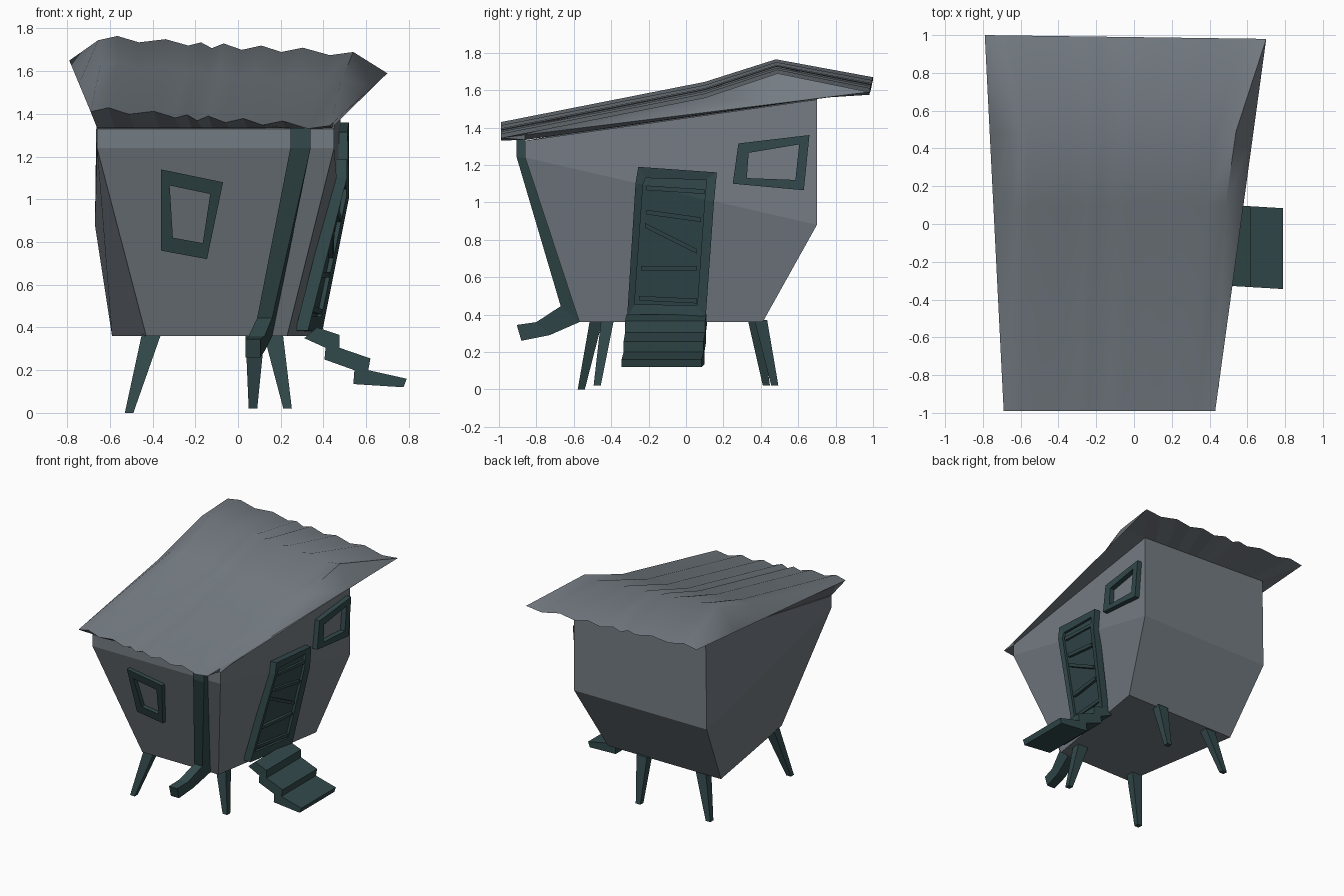
import bpy, bmesh
from math import radians

if "Cube" in bpy.data.objects:
    bpy.data.objects.remove(bpy.data.objects["Cube"])


def material(name, rgb):
    mat = bpy.data.materials.new(name)
    mat.diffuse_color = (*rgb, 1)
    mat.use_nodes = True
    mat.node_tree.nodes["Principled BSDF"].inputs["Base Color"].default_value = mat.diffuse_color
    return mat


teal = material("dark_teal", (0.032, 0.066, 0.070))
slate = material("slate", (0.175, 0.20, 0.225))


def make(name, verts, faces, mat=teal):
    me = bpy.data.meshes.new(name)
    bm = bmesh.new()
    vs = [bm.verts.new(v) for v in verts]
    for f in faces:
        bm.faces.new([vs[i] for i in f])
    bmesh.ops.remove_doubles(bm, verts=bm.verts, dist=1e-4)
    bmesh.ops.recalc_face_normals(bm, faces=bm.faces)
    bm.to_mesh(me)
    bm.free()
    ob = bpy.data.objects.new(name, me)
    bpy.context.collection.objects.link(ob)
    me.materials.append(mat)
    return ob


def loft(name, loops, mat=teal):
    """Closed solid through equal-sized vertex loops."""
    n = len(loops[0])
    faces = [[r * n + i, r * n + (i + 1) % n, (r + 1) * n + (i + 1) % n, (r + 1) * n + i]
             for r in range(len(loops) - 1) for i in range(n)]
    faces += [list(range(n)), list(range((len(loops) - 1) * n, len(loops) * n))]
    return make(name, [v for l in loops for v in l], faces, mat)


def grid(name, rows, mat):
    n = len(rows[0])
    return make(name, [v for r in rows for v in r],
                [[r * n + i, r * n + i + 1, (r + 1) * n + i + 1, (r + 1) * n + i]
                 for r in range(len(rows) - 1) for i in range(n - 1)], mat)


def lerp(a, b, t):
    return a + (b - a) * t


# Wall surfaces: turn a 2D point plus outward offset into a 3D point
def right_wall(p, d):
    y, z = p
    t = (y + 0.86) / 1.56
    low = 0.23 + 0.16 * (y + 0.57) / 0.98
    f = min(1, (z - 0.36) / (lerp(1.24, 0.88, t) - 0.36))
    return (lerp(low, 0.45 + 0.03 * t, f) + d, y, z)


def front_wall(p, d):
    return (p[0], -0.86 + 0.29 * (1.24 - p[1]) / 0.88 - d, p[1])


def plate(name, pts, wall, d):
    return loft(name, [[wall(p, -0.01) for p in pts], [wall(p, d) for p in pts]])


def frame(name, outer, inner, wall, d, bevel=0.0):
    """Ring-shaped surround lying on a wall."""
    n = len(outer)
    loops = [[wall(p, -0.01) for p in outer], [wall(p, d) for p in outer],
             [wall(p, d - bevel) for p in inner], [wall(p, -0.01) for p in inner]]
    faces = [[r * n + i, r * n + (i + 1) % n, (r + 1) % 4 * n + (i + 1) % n, (r + 1) % 4 * n + i]
             for r in range(4) for i in range(n)]
    return make(name, [v for l in loops for v in l], faces)


# Hut body
loft("hut_body", [
    [(-0.43, -0.57, 0.36), (0.23, -0.57, 0.36), (0.39, 0.41, 0.36), (-0.59, 0.41, 0.36)],
    [(-0.66, -0.86, 1.24), (0.45, -0.86, 1.24), (0.48, 0.70, 0.88), (-0.67, 0.70, 0.88)],
    [(-0.66, -0.86, 1.33), (0.45, -0.86, 1.33), (0.48, 0.70, 1.55), (-0.66, 0.70, 1.60)]], slate)

# Corrugated roof: ridge profile repeated on four rows, with drooping side flaps
ridge = [(-.65, 1.745), (-.56, 1.765), (-.46, 1.735), (-.335, 1.75), (-.23, 1.72), (-.17, 1.735),
         (-.12, 1.708), (-.065, 1.73), (.02, 1.70), (.11, 1.72), (.205, 1.69), (.305, 1.71),
         (.43, 1.675), (.54, 1.69)]
wave = [((x + .65) / 1.19, z - lerp(1.745, 1.69, (x + .65) / 1.19)) for x, z in ridge]
eaves = [((-.69, -.99, 1.41), (-.79, 1.0, 1.65)), ((.43, -.99, 1.345), (.70, .98, 1.59))]


def roof_row(xl, xr, yl, yr, zl, zr, amp=1):
    line = [(lerp(xl, xr, t), lerp(yl, yr, t), lerp(zl, zr, t) + w * amp) for t, w in wave]
    left, right = [tuple(lerp(a[i], b[i], (yl + .99) / 1.99) for i in range(3)) for a, b in eaves]
    return [left] + line + [right]


front = roof_row(-.69, .43, -.99, -.99, 1.41, 1.345)
back = roof_row(-.79, .70, 1.0, .98, 1.65, 1.59)
roof = grid("roof", [front, roof_row(-.645, .485, .1, .1, 1.625, 1.56),
                     roof_row(-.655, .54, .48, .49, 1.745, 1.69), back], slate)
bpy.context.view_layer.objects.active = roof
roof.select_set(True)
bpy.ops.object.shade_smooth_by_angle(angle=radians(54))

# Underside: from the wavy edges in to the wall tops
grid("roof_underside", [front, roof_row(-.66, .44, -.86, -.86, 1.334, 1.334, 0),
                        roof_row(-.66, .48, .70, .70, 1.603, 1.553, 0), back], slate)

# Drain pipe on the front, kicked out at the foot
pipe = [((-.905, 1.335), (-.86, 1.335), .245, .34), ((-.905, 1.24), (-.86, 1.24), .245, .34),
        ((-.67, .445), (-.57, .36), .09, .16), ((-.80, .36), (-.73, .29), .05, .125),
        ((-.905, .345), (-.88, .26), .035, .105)]
loft("drain_pipe", [[(a, *o), (b, *o), (b, *i), (a, *i)] for o, i, a, b in pipe])

# Splayed tapering legs
legs = {"front_left": ((-.405, -.48), (-.51, -.56, 0)), "front_right": ((.165, -.42), (.232, -.475, .02)),
        "back_left": ((-.405, .365), (-.505, .43, .02)), "back_right": ((.08, .40), (.07, .475, .02))}
for name, ((tx, ty), (bx, by, bz)) in legs.items():
    loops = []
    for x, y, z, hx, hy in ((tx, ty, .37, .045, .034), (bx, by, bz, .02, .019)):
        loops.append([(x + sx * hx, y + sy * hy, z) for sx, sy in ((-1, -1), (1, -1), (1, 1), (-1, 1))])
    loft(name + "_leg", loops)

# Door, bent along the wall crease: frame, recessed panels and crooked slats
outer = [(-.255, 1.19), (.165, 1.16), (.15, 1.005), (.105, .38), (-.315, .385), (-.27, 1.10)]
inner = [(-.215, 1.13), (.11, 1.12), (.10, 1.015), (.06, .45), (-.275, .455), (-.23, 1.095)]
frame("door_frame", outer, inner, right_wall, 0.05, 0.01)
plate("door_upper_panel", [inner[i] for i in (0, 1, 2, 5)], right_wall, 0.02)
plate("door_lower_panel", inner[2:], right_wall, 0.02)
for k, (y0, z0, y1, z1) in enumerate([(-.21, 1.09, .10, 1.07), (-.21, .96, .08, .92),
                                      (-.22, .89, .06, .75), (-.24, .66, .06, .66),
                                      (-.25, .50, .06, .485)]):
    plate(f"door_slat_{k + 1}", [(y0, z0), (y1, z1), (y1, z1 - .025), (y0, z0 - .025)],
          right_wall, 0.038)

# Crooked window frames
frame("right_window_frame", [(.28, 1.315), (.66, 1.36), (.63, 1.065), (.25, 1.10)],
      [(.335, 1.265), (.605, 1.31), (.585, 1.12), (.325, 1.13)], right_wall, 0.04)
frame("front_window_frame", [(-.36, 1.14), (-.07, 1.08), (-.145, .72), (-.36, .76)],
      [(-.32, 1.065), (-.13, 1.025), (-.165, .795), (-.305, .82)], front_wall, 0.035)

# Door steps: zigzag profile extruded along y
steps = [(.37, .40), (.475, .365), (.475, .305), (.62, .255), (.61, .20), (.79, .16), (.775, .12),
         (.54, .135), (.545, .20), (.405, .25), (.41, .305), (.31, .35)]
loft("door_steps", [[(x, y - .06 * (x - .35), z) for x, z in steps] for y in (-.318, .11)])
